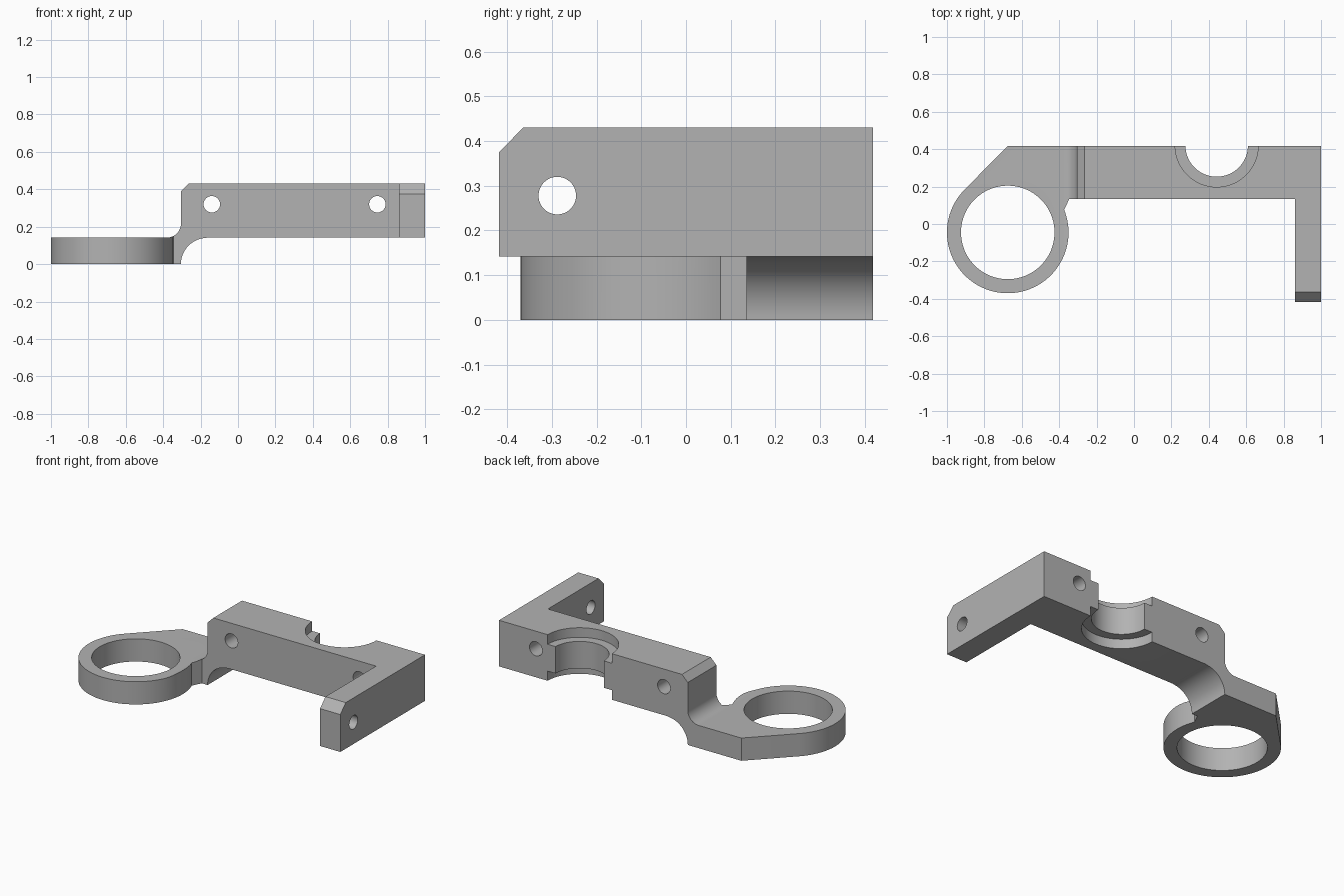
import bpy, bmesh
from math import sin, cos, pi, radians
from mathutils import Vector

cube = bpy.data.objects.get("Cube")
if cube:
    bpy.data.objects.remove(cube, do_unlink=True)

grey = bpy.data.materials.new("plain grey")
grey.use_nodes = True
grey.diffuse_color = (0.45, 0.45, 0.45, 1)
grey.node_tree.nodes["Principled BSDF"].inputs["Base Color"].default_value = (0.45, 0.45, 0.45, 1)


def arc(cx, cy, r, start, end, steps):
    """Points along a circular arc, angles in degrees."""
    angles = [radians(start + (end - start) * i / steps) for i in range(steps + 1)]
    return [(cx + r * cos(a), cy + r * sin(a)) for a in angles]


def prism(name, points, axis, low, high):
    """Extrude a 2D outline along an axis; outline uses the other two axes in order."""
    def place(p):
        co = list(p)
        co.insert("xyz".index(axis), low)
        return co
    bm = bmesh.new()
    face = bm.faces.new([bm.verts.new(place(p)) for p in points])
    moved = bmesh.ops.extrude_face_region(bm, geom=[face])["geom"]
    shift = Vector((0, 0, 0))
    shift["xyz".index(axis)] = high - low
    bmesh.ops.translate(bm, vec=shift, verts=[v for v in moved if isinstance(v, bmesh.types.BMVert)])
    bmesh.ops.recalc_face_normals(bm, faces=bm.faces[:])
    mesh = bpy.data.meshes.new(name)
    bm.to_mesh(mesh)
    bm.free()
    mesh.materials.append(grey)
    obj = bpy.data.objects.new(name, mesh)
    bpy.context.collection.objects.link(obj)
    return obj


def rod(name, cx, cy, r, axis, low, high, sides=64):
    return prism(name, arc(cx, cy, r, 0, 360, sides)[:-1], axis, low, high)


def combine(target, tool, operation):
    """Apply a boolean and discard the helper."""
    tool.hide_render = True
    bpy.context.view_layer.objects.active = target
    mod = target.modifiers.new("cut", "BOOLEAN")
    mod.operation, mod.solver, mod.object = operation, "EXACT", tool
    bpy.ops.object.modifier_apply(modifier=mod.name)
    bpy.data.objects.remove(tool, do_unlink=True)


BOTTOM, TOP, BACK = 0.142, 0.43, 0.418
RING = (-0.675, -0.045)

# Plan outline: clamp ring, tapered neck, bar and side arm
plan = [(-0.345, 0.135), (0.86, 0.135), (0.86, -BACK), (1, -BACK), (1, BACK), (RING[0], BACK)]
plan += arc(*RING, 0.325, 135, 382, 90)
bracket = prism("bracket", plan, "z", -0.2, 0.7)

# Side profile: low plate stepping up to the bar with fillets and a chamfer
profile = [(-1.2, 0)] + arc(-0.165, 0, 0.14, 180, 90, 20)
profile[-1] = (-0.165, BOTTOM)
profile += [(1.2, BOTTOM), (1.2, TOP), (-0.265, TOP), (-0.305, 0.39)]
profile += arc(-0.38, BOTTOM + 0.075, 0.075, 0, -90, 16) + [(-1.2, BOTTOM)]
combine(bracket, prism("step_profile", profile, "y", -0.7, 0.7), "INTERSECT")

# Ring bore
combine(bracket, rod("ring_bore", *RING, 0.25, "z", -0.1, 0.3, 96), "DIFFERENCE")

# Half-round seat with a wider recess above and below
seat = (0.442, 0.42)
for r, low, high in ((0.167, 0, 0.6), (0.222, TOP - 0.06, 0.6), (0.222, 0, BOTTOM + 0.06)):
    combine(bracket, rod("seat_cutter", *seat, r, "z", low, high, 96), "DIFFERENCE")

# Screw holes through the bar and the arm
for x in (-0.14, 0.745):
    combine(bracket, rod("bar_hole", x, 0.32, 0.044, "y", 0, 0.6, 48), "DIFFERENCE")
combine(bracket, rod("arm_hole", -0.288, 0.278, 0.042, "x", 0.7, 1.2, 48), "DIFFERENCE")

# Chamfer on the arm tip
wedge = [(-0.463, 0.33), (-0.315, 0.48), (-0.463, 0.48)]
combine(bracket, prism("tip_chamfer", wedge, "x", 0.7, 1.2), "DIFFERENCE")

bpy.ops.object.select_all(action="DESELECT")
bracket.select_set(True)
bpy.context.view_layer.objects.active = bracket
bpy.ops.object.shade_smooth_by_angle(angle=radians(25))
